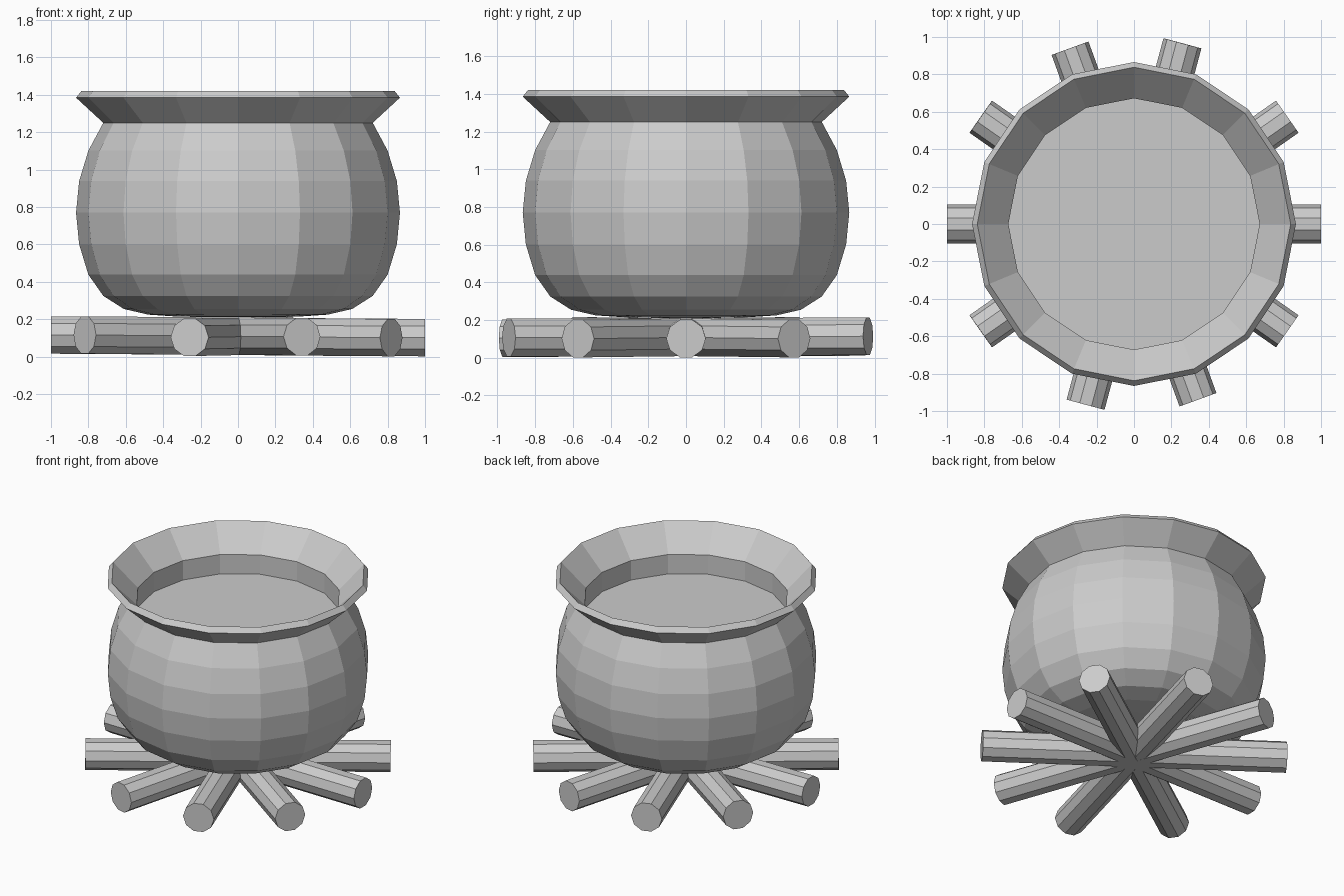
import bpy
from math import cos, sin, pi, radians
from mathutils import Matrix

cube = bpy.data.objects.get("Cube")
if cube:
    bpy.data.objects.remove(cube, do_unlink=True)

grey = bpy.data.materials.new("plain_grey")
grey.use_nodes = True
colour = (0.6, 0.6, 0.6, 1)
grey.diffuse_color = colour
grey.node_tree.nodes["Principled BSDF"].inputs["Base Color"].default_value = colour


def lathe(name, profile, sides, bottom=False, top=False):
    """Flat-faced solid turned about z from (radius, height) rings."""
    verts = [(r * cos(2 * pi * i / sides), r * sin(2 * pi * i / sides), z)
             for r, z in profile for i in range(sides)]
    faces = []
    for k in range(len(profile) - 1):
        a, b = k * sides, (k + 1) * sides
        for i in range(sides):
            j = (i + 1) % sides
            faces.append((a + i, a + j, b + j, b + i))
    if bottom:
        faces.append(tuple(reversed(range(sides))))
    if top:
        faces.append(tuple(range(len(verts) - sides, len(verts))))
    mesh = bpy.data.meshes.new(name)
    mesh.from_pydata(verts, [], faces)
    mesh.materials.append(grey)
    obj = bpy.data.objects.new(name, mesh)
    bpy.context.collection.objects.link(obj)
    return obj


# Round belly: a sphere section with a flattened base
SIDES, R, MID = 16, 0.866, 0.77
base = [(0.17, 0.212), (0.33, 0.215), (0.48, 0.225), (0.61, 0.255), (0.72, 0.325)]
belly = [(R * cos(k * pi / 16), MID + R * sin(k * pi / 16)) for k in range(-2, 4)]
lathe("pot_body", base + belly, SIDES, bottom=True)

# Flared rim with a bevelled lip and a short inner wall
lathe("pot_rim", [(0.72, 1.25), (0.866, 1.385), (0.838, 1.42),
                  (0.672, 1.25), (0.672, 1.11)], SIDES)

# Liquid surface
lathe("pot_liquid", [(0.672, 1.11)], SIDES, top=True)

# Crossed logs under the pot: (heading, slight tilt)
LOG_R = 0.105
for n, (heading, tilt) in enumerate([(0, 0.4), (35, 0.4), (75, -0.3),
                                     (110, -0.1), (145, -0.4)]):
    log = lathe(f"log_{n + 1}", [(LOG_R, -1), (LOG_R, 1)], 10, True, True)
    log.data.transform(Matrix.Translation((0, 0, 0.109))
                       @ Matrix.Rotation(radians(heading), 4, "Z")
                       @ Matrix.Rotation(radians(90 + tilt), 4, "Y")
                       @ Matrix.Rotation(radians(90), 4, "Z"))
